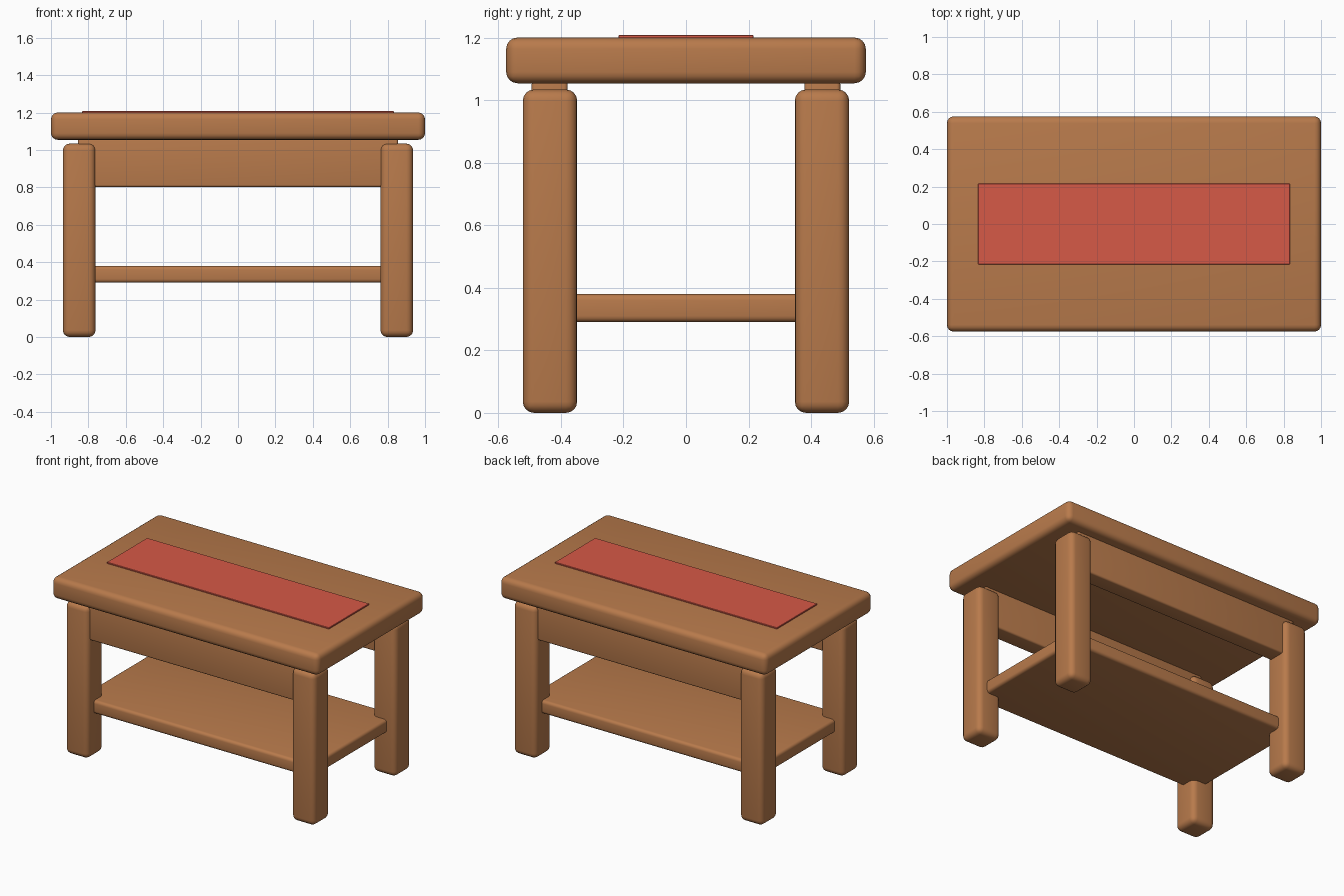
import bpy
import math

cube = bpy.data.objects.get("Cube")
if cube:
    bpy.data.objects.remove(cube, do_unlink=True)


def make_material(name, colour):
    mat = bpy.data.materials.new(name)
    mat.use_nodes = True
    mat.diffuse_color = (*colour, 1)
    shader = next(n for n in mat.node_tree.nodes if n.type == 'BSDF_PRINCIPLED')
    shader.inputs["Base Color"].default_value = (*colour, 1)
    shader.inputs["Roughness"].default_value = 0.8
    return mat


wood = make_material("warm wood", (0.48, 0.195, 0.071))
cloth = make_material("red cloth", (0.67, 0.1, 0.063))


def rounded_box(name, centre, size, radius, mat, segments=4):
    """Box with rounded edges and smooth shading."""
    bpy.ops.mesh.primitive_cube_add(size=1, location=centre)
    obj = bpy.context.object
    obj.name = name
    obj.scale = size
    bpy.ops.object.transform_apply(location=False, rotation=False, scale=True)
    obj.data.materials.append(mat)
    bevel = obj.modifiers.new("rounded edges", 'BEVEL')
    bevel.width = radius
    bevel.segments = segments
    bpy.ops.object.modifier_apply(modifier=bevel.name)
    bpy.ops.object.shade_smooth_by_angle(angle=math.radians(35))
    return obj


# Table top and the cloth runner lying on it
rounded_box("table_top", (0, 0, 1.127), (2, 1.15, 0.146), 0.036, wood)
rounded_box("table_runner", (0, 0, 1.202), (1.666, 0.431, 0.013), 0.002, cloth, 1)

# Lower shelf, let into the legs
rounded_box("lower_shelf", (0, 0, 0.335), (1.744, 0.912, 0.09), 0.02, wood)

# Long aprons under the top, and the four legs
for y_name, y_side in (("front", -1), ("back", 1)):
    rounded_box(y_name + "_apron", (0, y_side * 0.436, 0.932),
                (1.71, 0.115, 0.26), 0.012, wood)
    for x_name, x_side in (("left", 1), ("right", -1)):
        rounded_box(f"{y_name}_{x_name}_leg",
                    (x_side * 0.849, y_side * 0.435, 0.517),
                    (0.174, 0.174, 1.034), 0.036, wood)
